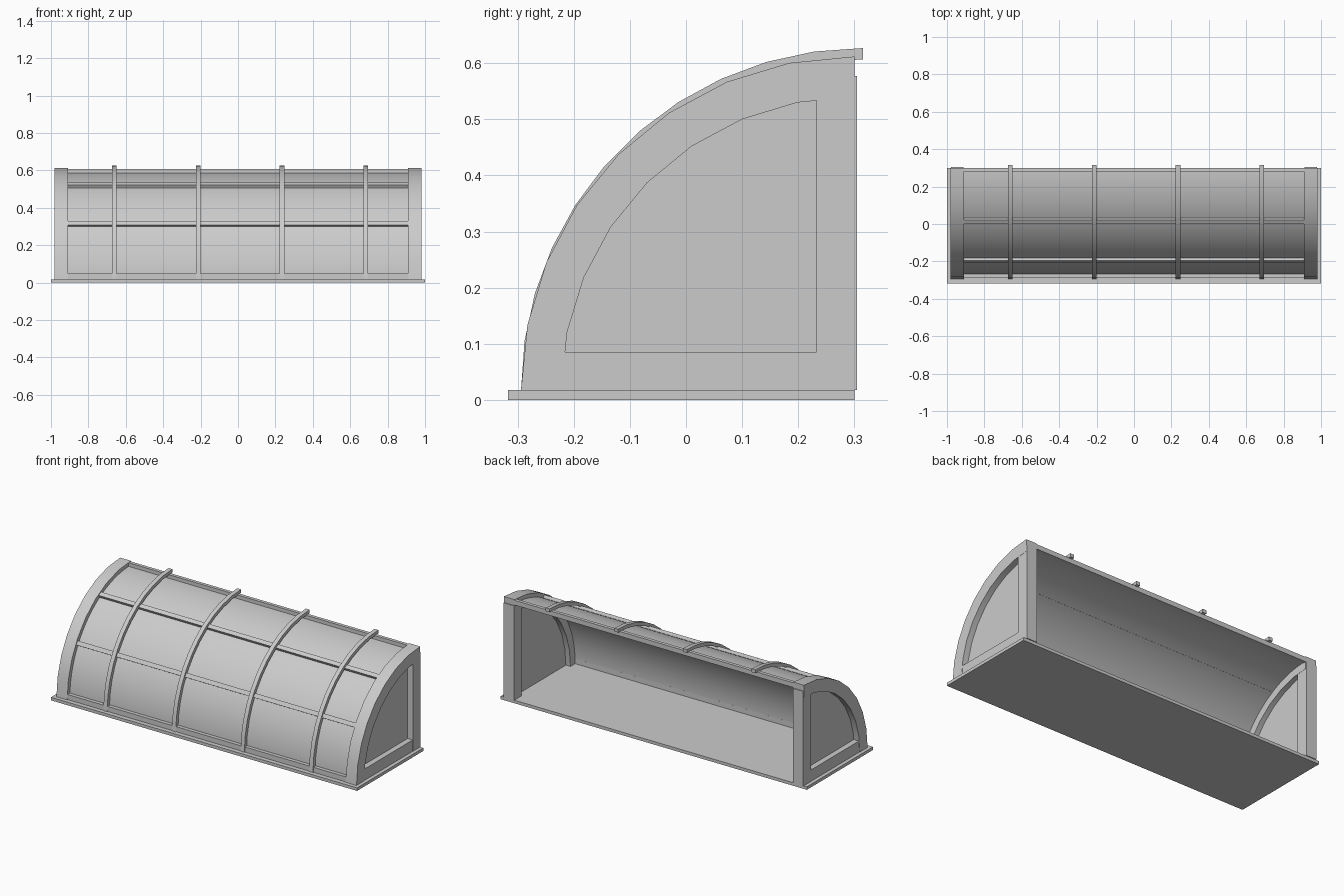
import bpy, bmesh, math

if "Cube" in bpy.data.objects:
    bpy.data.objects.remove(bpy.data.objects["Cube"])

FLOOR = 0.018      # top of the base board
CY = 0.30          # y of the arc centre


def finish(name, bm, smooth=False):
    bmesh.ops.recalc_face_normals(bm, faces=bm.faces)
    me = bpy.data.meshes.new(name)
    bm.to_mesh(me)
    bm.free()
    ob = bpy.data.objects.new(name, me)
    bpy.context.collection.objects.link(ob)
    if smooth:
        bpy.ops.object.select_all(action='DESELECT')
        ob.select_set(True)
        bpy.context.view_layer.objects.active = ob
        bpy.ops.object.shade_smooth_by_angle(angle=math.radians(30))
    return ob


def box(name, x, y, z, tilt=0):
    bm = bmesh.new()
    bmesh.ops.create_cube(bm, size=1)
    ob = finish(name, bm)
    ob.scale = (x[1] - x[0], y[1] - y[0], z[1] - z[0])
    ob.location = (sum(x) / 2, sum(y) / 2, sum(z) / 2)
    ob.rotation_euler.x = tilt
    return ob


def arc_point(cy, r, t):
    return cy - r * math.cos(t), FLOOR + r * math.sin(t)


def band(name, cy, r0, r1, n, x0, x1):
    """Quarter-circle strip with a rectangular section."""
    bm = bmesh.new()
    rings = []
    for i in range(n + 1):
        t = math.pi / 2 * i / n
        rings.append([bm.verts.new((x, *arc_point(cy, r, t)))
                      for x, r in ((x0, r0), (x1, r0), (x1, r1), (x0, r1))])
    for a, b in zip(rings, rings[1:]):
        for k in range(4):
            bm.faces.new((a[k], a[(k + 1) % 4], b[(k + 1) % 4], b[k]))
    bm.faces.new(rings[0])
    bm.faces.new(rings[-1])
    return finish(name, bm, True)


def pane(name, x0, x1, r, n=8):
    """Quarter-disc end panel."""
    bm = bmesh.new()
    pts = [arc_point(CY, r, math.pi / 2 * i / n) for i in range(n + 1)]
    pts.append((CY, FLOOR))
    face = bm.faces.new([bm.verts.new((x0, *p)) for p in pts])
    ext = bmesh.ops.extrude_face_region(bm, geom=[face])
    moved = [v for v in ext['geom'] if isinstance(v, bmesh.types.BMVert)]
    bmesh.ops.translate(bm, verts=moved, vec=(x1 - x0, 0, 0))
    return finish(name, bm)


# Base board
box("base", (-1, 1), (-0.317, 0.30), (0, FLOOR))

# Curved cover
band("cover", CY, 0.566, 0.569, 32, -0.945, 0.945)

# End frames: arch, back post, bottom rail and recessed panel
for side, s in (("left", -1), ("right", 1)):
    def span(a, b):
        return sorted((s * a, s * b))
    band(side + "_arch", CY, 0.522, 0.594, 8, *span(0.91, 0.98))
    box(side + "_post", span(0.911, 0.979), (0.233, 0.305), (FLOOR, 0.577))
    box(side + "_bottom_rail", span(0.94, 0.978), (-0.27, 0.30), (FLOOR, 0.085))
    pane(side + "_panel", *span(0.94, 0.945), 0.555)

# Long rails along the cover
for name, deg in (("lower_purlin", 31), ("upper_purlin", 60.5)):
    t = math.radians(deg)
    y, z = arc_point(CY, 0.5755, t)
    box(name, (-0.915, 0.915), (y - 0.011, y + 0.011), (z - 0.0125, z + 0.0125), -t)
box("top_rail", (-0.912, 0.912), (0.28, 0.30), (0.58, 0.608))
box("sill_rail", (-0.912, 0.912), (-0.29, -0.265), (FLOOR, 0.048))

# Curved ribs standing proud of the cover
for i in range(4):
    x = -0.661 + 0.448 * i
    band(f"rib_{i + 1}", 0.315, 0.589, 0.609, 11, x - 0.0125, x + 0.0125)
